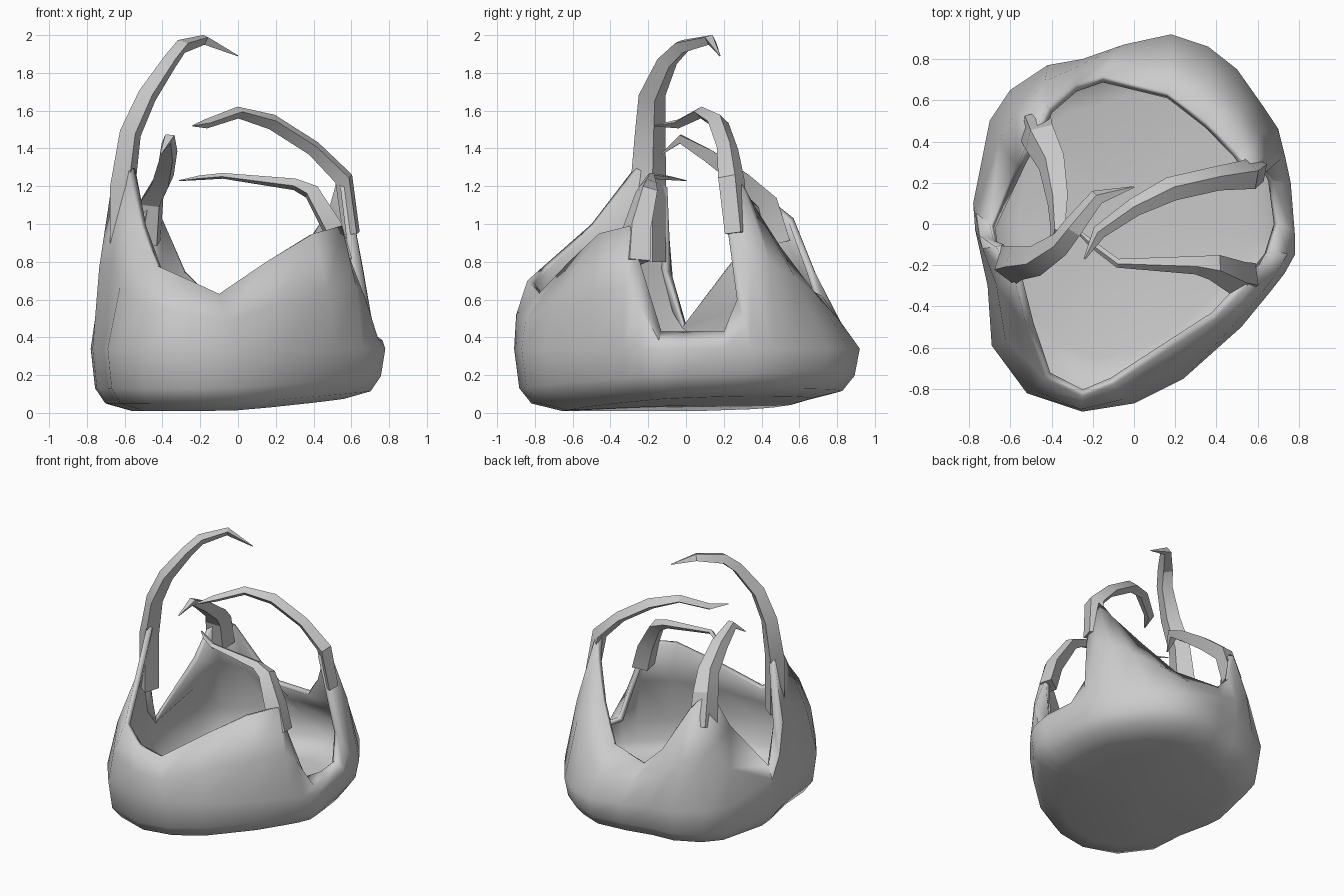
import bpy, bmesh, math
from mathutils import Vector

cube = bpy.data.objects.get("Cube")
if cube:
    bpy.data.objects.remove(cube, do_unlink=True)

# Single plain grey
grey = bpy.data.materials.new("plain_grey")
grey.use_nodes = True
color = (0.6, 0.6, 0.6, 1)
grey.diffuse_color = color
grey.node_tree.nodes["Principled BSDF"].inputs["Base Color"].default_value = color


def finish(name, bm, angle):
    """Turn the bmesh into a smooth-shaded grey object."""
    mesh = bpy.data.meshes.new(name)
    bm.to_mesh(mesh)
    bm.free()
    obj = bpy.data.objects.new(name, mesh)
    bpy.context.collection.objects.link(obj)
    mesh.materials.append(grey)
    bpy.ops.object.select_all(action='DESELECT')
    obj.select_set(True)
    bpy.context.view_layer.objects.active = obj
    bpy.ops.object.shade_smooth_by_angle(angle=math.radians(angle))
    return obj


def bridge(bm, rings):
    """Join neighbouring closed rings with quads."""
    for low, high in zip(rings, rings[1:]):
        count = len(low)
        for i in range(count):
            k = (i + 1) % count
            bm.faces.new((low[i], low[k], high[k], high[i]))


def horn(name, path):
    """Sweep a tapering four-sided section along (x, y, z, radius) points."""
    bm = bmesh.new()
    points = [Vector(p[:3]) for p in path]
    side = None
    rings = []
    last = len(path) - 1
    for i, p in enumerate(points):
        along = (points[min(i + 1, last)] - points[max(i - 1, 0)]).normalized()
        if side is None:
            side = along.cross(Vector((-p.x, -p.y, 0))).normalized()
        side = (side - along * side.dot(along)).normalized()
        across = along.cross(side)
        radius = path[i][3]
        rings.append([bm.verts.new(p + radius * (side * a + across * b * 0.7))
                      for a, b in ((1, 0), (0, 1), (-1, 0), (0, -1))])
    bridge(bm, rings)
    bm.faces.new(rings[0][::-1])
    bm.faces.new(rings[-1])
    bmesh.ops.recalc_face_normals(bm, faces=bm.faces)
    return finish(name, bm, 25)


# Shell columns: rim point (x, y, z), then widest outline point (x, y)
columns = [
    # side gap and left back peak
    (.70, 0, .43, .78, -.05), (.68, .2, .43, .76, .2), (.65, .27, .6, .73, .34),
    (.58, .2, 1.2, .7, .46), (.56, .28, 1.25, .62, .58), (.5, .36, 1.1, .5, .75),
    # back gap and right back peak
    (.35, .5, .88, .36, .86), (.16, .64, .66, .18, .92), (-.15, .72, .62, -.05, .87),
    (-.28, .68, .75, -.25, .8), (-.42, .57, 1.03, -.42, .77), (-.5, .42, 1.15, -.6, .65),
    # right gap and right front peak
    (-.57, .28, .85, -.7, .5), (-.7, 0, .47, -.78, .1), (-.68, -.08, .75, -.77, -.03),
    (-.67, -.11, 1.2, -.75, -.12), (-.58, -.27, 1.3, -.71, -.3), (-.52, -.5, 1, -.69, -.59),
    # front dip and left front peak
    (-.43, -.75, .78, -.52, -.82), (-.25, -.84, .7, -.25, -.91), (-.1, -.78, .63, 0, -.87),
    (.15, -.62, .8, .24, -.75), (.4, -.46, .95, .52, -.5), (.55, -.3, .99, .66, -.33),
    (.58, -.26, .85, .73, -.24), (.66, -.13, .43, .78, -.15),
]


def floor_height(x, y):
    return max(0.01, 0.04 + 0.05 * x + 0.03 * y)


# Cupped shell
bm = bmesh.new()
rings = [[] for _ in range(6)]
for x, y, z, ox, oy in columns:
    rim, wide = Vector((x, y, z)), Vector((ox, oy, 0.34))
    low = floor_height(ox, oy)
    middle = rim.lerp(wide, 0.5) + Vector((ox, oy, 0)).normalized() * 0.025
    stations = [Vector((ox * .72, oy * .72, low)), Vector((ox * .9, oy * .9, low + .04)),
                Vector((ox * .97, oy * .97, low + .12)), wide, middle, rim]
    for ring, point in zip(rings, stations):
        ring.append(bm.verts.new(point))
bridge(bm, rings)
centre = bm.verts.new((0, 0, 0.04))
base = rings[0]
for i, v in enumerate(base):
    bm.faces.new((centre, base[(i + 1) % len(base)], v))
shell = finish("cupped_shell", bm, 50)
solid = shell.modifiers.new("wall_thickness", 'SOLIDIFY')
solid.thickness = 0.04
solid.offset = -1

# Curling horns rising from the four peaks
horn("right_front_horn", [
    (-.61, -.2, .8, .1), (-.61, -.2, 1.2, .1), (-.57, -.19, 1.48, .085),
    (-.48, -.18, 1.68, .075), (-.36, -.1, 1.86, .06), (-.3, -.02, 1.94, .055),
    (-.18, .13, 1.975, .04), (0, .18, 1.89, .004)])
horn("left_front_horn", [
    (.55, -.27, .8, .09), (.5, -.26, .98, .085), (.39, -.21, 1.17, .065),
    (.3, -.2, 1.21, .045), (-.08, -.19, 1.255, .022), (-.2, -.1, 1.245, .018), (-.31, 0, 1.23, .004)])
horn("left_back_horn", [
    (.6, .27, .95, .07), (.56, .24, 1.24, .075), (.4, .22, 1.4, .06),
    (.18, .17, 1.54, .06), (0, .08, 1.59, .045), (-.17, -.04, 1.53, .035), (-.24, -.17, 1.52, .005)])
horn("right_back_horn", [
    (-.48, .48, .9, .1), (-.46, .42, 1.12, .09), (-.4, .3, 1.23, .075),
    (-.37, .12, 1.36, .06), (-.37, -.03, 1.45, .04), (-.41, -.13, 1.37, .005)])
